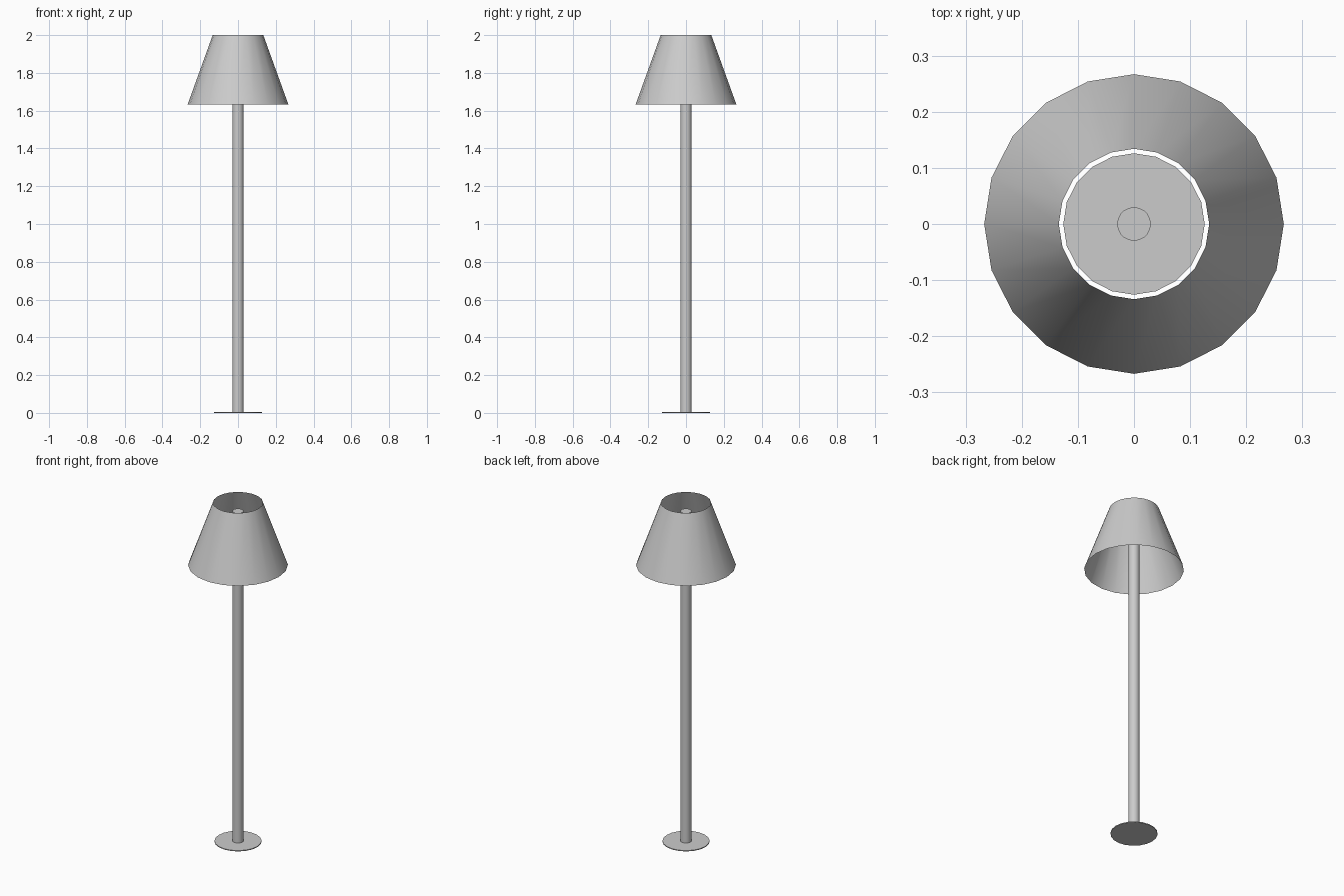
import bpy, math

if "Cube" in bpy.data.objects:
    bpy.data.objects.remove(bpy.data.objects["Cube"])

SIDES = 20


def lathe(name, profile, angle=40):
    """Revolve (radius, z) points around z; radius 0 becomes a single pole vertex."""
    verts, faces, rings = [], [], []
    for r, z in profile:
        start = len(verts)
        if r == 0:
            verts.append((0, 0, z))
            rings.append([start] * SIDES)
        else:
            for i in range(SIDES):
                a = 2 * math.pi * i / SIDES
                verts.append((r * math.cos(a), r * math.sin(a), z))
            rings.append(list(range(start, start + SIDES)))
    for low, high in zip(rings, rings[1:]):
        for i in range(SIDES):
            j = (i + 1) % SIDES
            quad = [low[i], low[j], high[j], high[i]]
            faces.append(list(dict.fromkeys(quad)))
    mesh = bpy.data.meshes.new(name)
    mesh.from_pydata(verts, [], faces)
    mesh.update()
    obj = bpy.data.objects.new(name, mesh)
    bpy.context.collection.objects.link(obj)
    bpy.ops.object.select_all(action='DESELECT')
    obj.select_set(True)
    bpy.context.view_layer.objects.active = obj
    bpy.ops.object.shade_smooth_by_angle(angle=math.radians(angle))
    return obj


# Thin round foot
lathe("base", [(0, 0), (0.126, 0), (0.126, 0.005), (0, 0.005)])

# Straight pole, ending just below the shade opening
lathe("pole", [(0, 0.003), (0.03, 0.003), (0.03, 1.95), (0, 1.95)])

# Open tapered shade, a single thin surface
lathe("lamp_shade", [(0.267, 1.632), (0.134, 2.0)])
